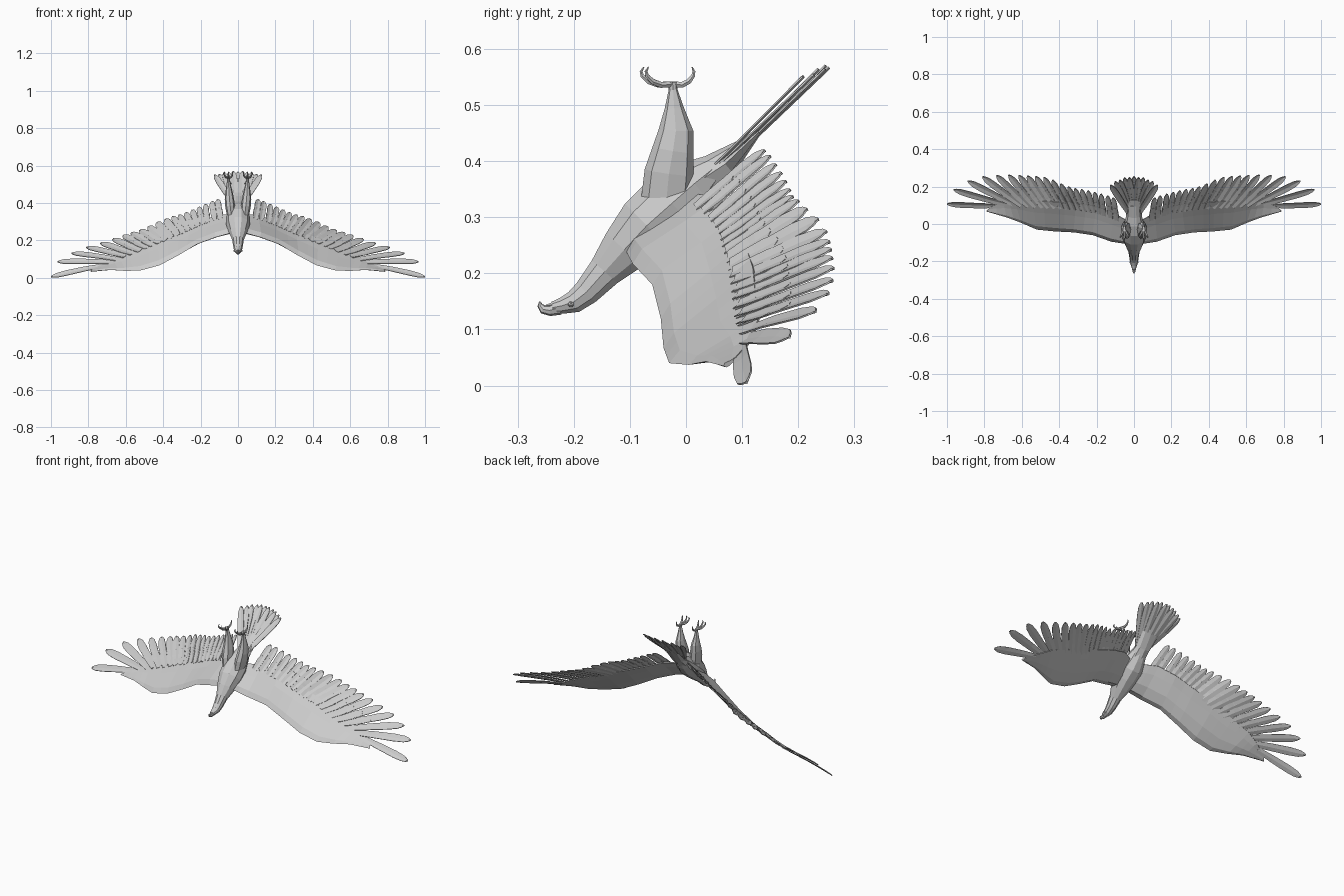
import bpy, bmesh, math
from mathutils import Vector as V

if "Cube" in bpy.data.objects:
    bpy.data.objects.remove(bpy.data.objects["Cube"])


def finish(name, bm, mirror=False, thick=0):
    bmesh.ops.recalc_face_normals(bm, faces=bm.faces)
    me = bpy.data.meshes.new(name)
    bm.to_mesh(me)
    bm.free()
    ob = bpy.data.objects.new(name, me)
    bpy.context.collection.objects.link(ob)
    if thick:
        m = ob.modifiers.new("thickness", 'SOLIDIFY')
        m.thickness, m.offset = thick, 0
    if mirror:
        ob.modifiers.new("mirror", 'MIRROR')
    return ob


def loft(bm, rings):
    """Skin closed rings of points and cap both ends."""
    vs = [[bm.verts.new(p) for p in r] for r in rings]
    n = len(vs[0])
    for a, b in zip(vs, vs[1:]):
        for i in range(n):
            bm.faces.new((a[i], a[(i + 1) % n], b[(i + 1) % n], b[i]))
    bm.faces.new(vs[0])
    bm.faces.new(vs[-1])


def tube(bm, pts, radii, sides=8):
    """Tapered tube; radii are (across x, other way)."""
    pts = [V(p) for p in pts]
    rings = []
    for i, p in enumerate(pts):
        t = (pts[min(i + 1, len(pts) - 1)] - pts[max(i - 1, 0)]).normalized()
        s = V((1, 0, 0))
        s = (s - t * s.dot(t)).normalized()
        u = t.cross(s)
        rx, ru = radii[i]
        rings.append([p + s * rx * math.cos(a) + u * ru * math.sin(a)
                      for a in (2 * math.pi * k / sides for k in range(sides))])
    loft(bm, rings)


def feather(bm, base, tip, across, width, bow):
    """Leaf-shaped blade with a slightly raised shaft."""
    d = tip - base
    s = (across - d * (across.dot(d) / d.length_squared)).normalized()
    n = d.cross(s).normalized()
    prev = None
    for t, w in ((0, .7), (.35, .9), (.7, 1), (.88, .85), (.96, .5), (1, .15)):
        c = base + d * t + n * bow * math.sin(math.pi * t)
        h = s * width * w / 2
        row = [bm.verts.new(q) for q in (c - h, c + n * .003, c + h)]
        if prev:
            for k in (0, 1):
                bm.faces.new((prev[k], prev[k + 1], row[k + 1], row[k]))
        prev = row


def sample(line, t):
    f = max(0, min(t, 1)) * (len(line) - 1)
    i = min(int(f), len(line) - 2)
    return V(line[i]).lerp(V(line[i + 1]), f - i)


# Body, neck and head
bm = bmesh.new()
spine = [(-.238, .139, .011, .011), (-.222, .142, .017, .015), (-.2, .149, .022, .021),
         (-.178, .166, .025, .025), (-.145, .203, .031, .032), (-.11, .242, .048, .046),
         (-.07, .285, .064, .058), (-.025, .325, .064, .062), (.015, .36, .05, .048),
         (.05, .388, .04, .028), (.1, .43, .035, .01)]
tube(bm, [(0, y, z) for y, z, _, _ in spine], [(a, b) for _, _, a, b in spine], 10)
finish("body", bm)

# Hooked beak
bm = bmesh.new()
tube(bm, [(0, -.225, .139), (0, -.243, .134), (0, -.255, .136), (0, -.26, .143), (0, -.261, .15)],
     [(.013, .013), (.01, .01), (.007, .008), (.004, .005), (.001, .001)])
tube(bm, [(0, -.225, .149), (0, -.24, .144), (0, -.25, .142)],
     [(.009, .006), (.007, .004), (.002, .002)], 6)
finish("beak", bm)

# Eyes
bm = bmesh.new()
bmesh.ops.create_icosphere(bm, subdivisions=1, radius=.006)
bmesh.ops.translate(bm, verts=bm.verts, vec=(.019, -.205, .145))
finish("eyes", bm, mirror=True)

# Wing arm: leading edge and solid trailing edge, inside to outside
lead = [(.02, -.11, .245), (.12, -.095, .217), (.22, -.06, .18), (.32, -.045, .12), (.42, -.04, .067),
        (.52, -.03, .04), (.60, .005, .037), (.68, .035, .043), (.79, .067, .035)]
trail = [(.04, .02, .34), (.11, .06, .335), (.2, .09, .30), (.31, .105, .255), (.43, .12, .21),
         (.54, .125, .16), (.64, .13, .12), (.70, .12, .085), (.77, .09, .05)]
bm = bmesh.new()
rings = []
for i in range(17):
    t = i / 16
    a, b = sample(lead, t), sample(trail, t)
    span = sample(lead, t + .06) - sample(lead, t - .06)
    n = (b - a).cross(span).normalized()
    k = .022 * (1 - .75 * t)
    rings.append([a, a.lerp(b, .12) + n * k * .9, a.lerp(b, .4) + n * k, a.lerp(b, .75) + n * k * .5,
                  b + n * .002, b - n * .002, a.lerp(b, .6) - n * k * .25, a.lerp(b, .15) - n * k * .6])
loft(bm, rings)
finish("wing_arm", bm, mirror=True)

# Flight feathers and the shorter coverts over their roots
tips = [(.11, .14, .42), (.14, .15, .41), (.175, .16, .395), (.21, .17, .38), (.245, .178, .365),
        (.28, .185, .35), (.315, .19, .338), (.35, .2, .33), (.39, .215, .315), (.435, .235, .297),
        (.48, .25, .275), (.525, .255, .257), (.57, .258, .243), (.615, .26, .228), (.67, .262, .21),
        (.735, .26, .188), (.81, .253, .165), (.89, .23, .133), (.965, .183, .087), (1, .106, .006)]
bases = [.09, .14, .19, .225, .26, .29, .32, .35, .385, .42,
         .455, .49, .53, .565, .61, .66, .71, .77, .84, .92]
flight, coverts = bmesh.new(), bmesh.new()
for i, (tip, t) in enumerate(zip(tips, bases)):
    tip = V(tip)
    across = V(tips[min(i + 1, 19)]) - V(tips[max(i - 1, 0)])
    root = sample(trail, t).lerp(sample(lead, t), .2)
    w = .034 if i < 8 else .043
    feather(flight, root, tip, across, w if i < 19 else .04, -.004)
    if i < 17:
        up = V((.2, -.5, .7)) * .006
        feather(coverts, root + up, root.lerp(tip, .55) + up * .5, across, w * 1.05, 0)
finish("flight_feathers", flight, mirror=True, thick=.003)
finish("covert_feathers", coverts, mirror=True, thick=.002)

# Fanned tail
bm = bmesh.new()
for k in range(11):
    u = (k - 5) / 5
    low = .004 * (k % 2)
    feather(bm, V((.026 * u, .055, .378 + .02 * u * u)),
            V((.125 * u, .25 - .042 * u * u + low, .572 - .02 * u * u - low)), V((1, 0, 0)), .036, 0)
finish("tail_feathers", bm, thick=.003)
bm = bmesh.new()
tube(bm, [(0, .02, .362), (0, .07, .395), (0, .13, .452)], [(.045, .04), (.042, .024), (.05, .005)], 8)
finish("tail_root", bm)

# Feathered thighs and shanks
bm = bmesh.new()
leg = [(.036, -.035, .33, .022, .045), (.042, -.03, .38, .026, .044), (.046, -.023, .42, .025, .037),
       (.048, -.018, .455, .02, .031), (.05, -.021, .495, .012, .017), (.051, -.023, .527, .007, .008),
       (.051, -.024, .541, .008, .009)]
tube(bm, [p[:3] for p in leg], [p[3:] for p in leg], 8)
finish("legs", bm, mirror=True)

# Toes with curved talons
bm = bmesh.new()
for dx, ln in ((-.02, -.042), (0, -.05), (.02, -.042), (.0, .034)):
    path = [(0, .537), (.5, .536), (.85, .542), (1.08, .552), (1.12, .56), (1.02, .568)]
    tube(bm, [(.051 + dx * f, -.024 + ln * f, z) for f, z in path],
         [(r, r) for r in (.006, .006, .0055, .004, .003, .001)], 6)
finish("toes", bm, mirror=True)
